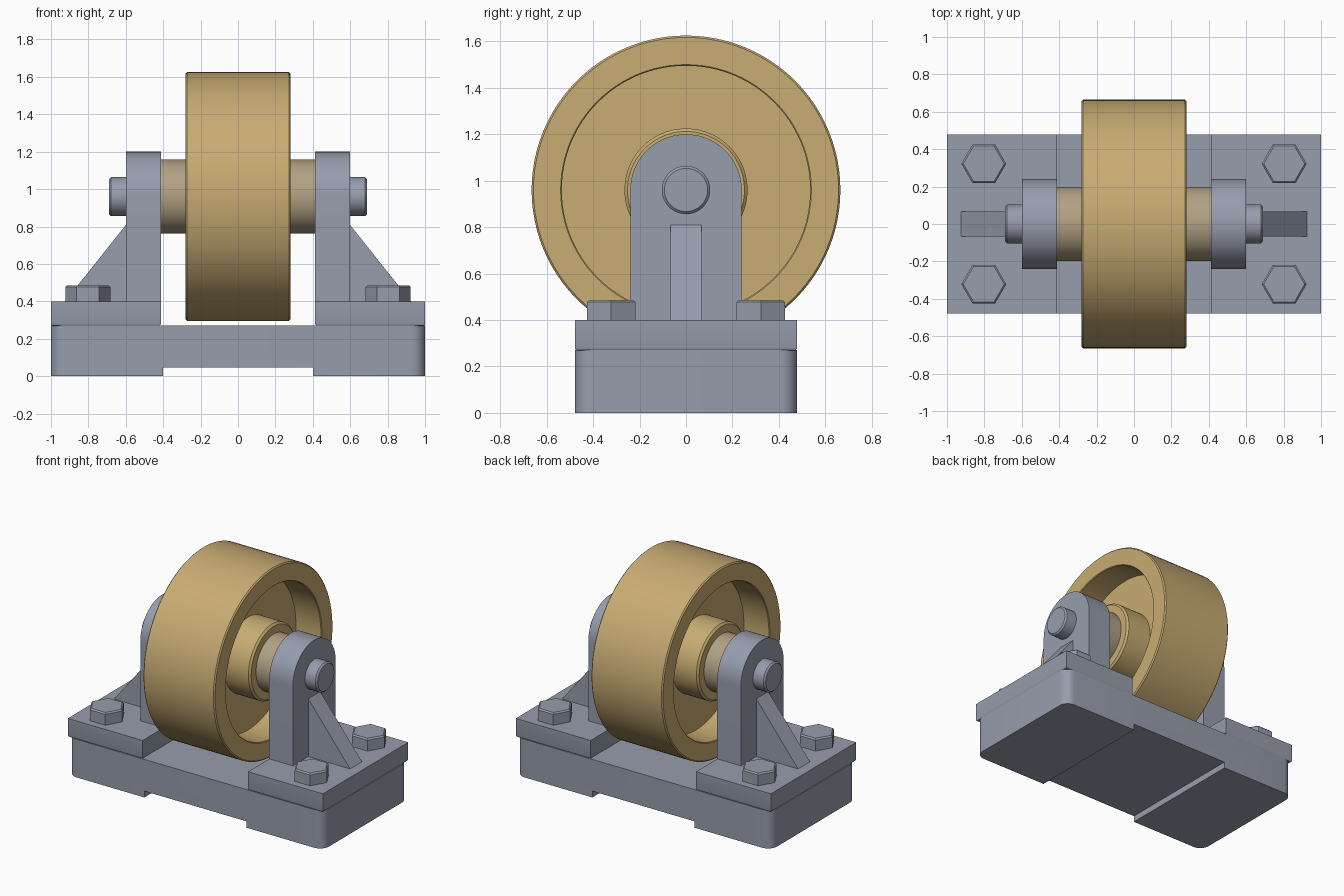
import bpy, bmesh, math
from mathutils import Matrix

cube = bpy.data.objects.get("Cube")
if cube:
    bpy.data.objects.remove(cube, do_unlink=True)

AXLE_Z = 0.96


def material(name, rgb):
    m = bpy.data.materials.new(name)
    m.use_nodes = True
    color = (*rgb, 1)
    m.diffuse_color = color
    bsdf = m.node_tree.nodes["Principled BSDF"]
    bsdf.inputs["Base Color"].default_value = color
    bsdf.inputs["Roughness"].default_value = 0.6
    return m


STEEL = material("blue grey steel", (0.305, 0.337, 0.413))
GOLD = material("golden tan", (0.578, 0.413, 0.171))
BRASS = material("dull brass", (0.445, 0.361, 0.231))


def finish(name, bm, mat, smooth=True):
    bmesh.ops.recalc_face_normals(bm, faces=bm.faces)
    mesh = bpy.data.meshes.new(name)
    bm.to_mesh(mesh)
    bm.free()
    mesh.materials.append(mat)
    ob = bpy.data.objects.new(name, mesh)
    bpy.context.collection.objects.link(ob)
    if smooth:
        bpy.ops.object.select_all(action='DESELECT')
        ob.select_set(True)
        bpy.context.view_layer.objects.active = ob
        bpy.ops.object.shade_smooth_by_angle(angle=math.radians(30))
    return ob


def prism(points, axis, low, high):
    """Extrude a closed 2D outline along x (y,z outline), y (x,z) or z (x,y)."""
    bm = bmesh.new()
    place = {'x': lambda a, b: (low, a, b),
             'y': lambda a, b: (a, low, b),
             'z': lambda a, b: (a, b, low)}[axis]
    face = bm.faces.new([bm.verts.new(place(a, b)) for a, b in points])
    ext = bmesh.ops.extrude_face_region(bm, geom=[face])
    moved = [v for v in ext['geom'] if isinstance(v, bmesh.types.BMVert)]
    i = 'xyz'.index(axis)
    for v in moved:
        v.co[i] = high
    return bm


def lathe(name, profile, mat, steps=96):
    """Spin (x, radius) points round the axle."""
    bm = bmesh.new()
    verts = [bm.verts.new((x, 0, r)) for x, r in profile]
    edges = [bm.edges.new(pair) for pair in zip(verts, verts[1:])]
    bmesh.ops.spin(bm, geom=verts + edges, cent=(0, 0, 0), axis=(1, 0, 0),
                   angle=2 * math.pi, steps=steps)
    bmesh.ops.remove_doubles(bm, verts=bm.verts, dist=1e-5)
    bmesh.ops.translate(bm, verts=bm.verts, vec=(0, 0, AXLE_Z))
    return finish(name, bm, mat)


def bevel_edges(bm, test, width, segments):
    edges = [e for e in bm.edges if test(*[v.co for v in e.verts])]
    bmesh.ops.bevel(bm, geom=edges, offset=width, segments=segments,
                    profile=0.5, affect='EDGES')


# Base block: rounded upright corners and a relieved underside
outline = [(-1, 0), (-0.4, 0), (-0.4, 0.045), (0.4, 0.045),
           (0.4, 0), (1, 0), (1, 0.27), (-1, 0.27)]
bm = prism(outline, 'y', -0.478, 0.478)
bevel_edges(bm, lambda a, b: abs(a.x) > 0.99 and abs(a.x - b.x) < 0.01
            and abs(a.z - b.z) > 0.1, 0.07, 8)
finish("base_block", bm, STEEL)

# Wheel: rim, recessed web and hub in one turned profile
half = [(0.28, 0.1), (0.28, 0.252), (0.267, 0.265), (0.08, 0.265),
        (0.08, 0.535), (0.275, 0.535), (0.28, 0.54), (0.28, 0.657), (0.272, 0.665)]
lathe("wheel", half + [(-x, r) for x, r in reversed(half)], GOLD)

# Axle
end = [(0.69, 0), (0.69, 0.093), (0.679, 0.104)]
lathe("axle", end + [(-x, r) for x, r in reversed(end)], STEEL, 64)

for side, s in (("left", 1), ("right", -1)):
    # Spacer sleeve between hub and support
    lathe(side + "_sleeve", [(s * 0.27, 0.1), (s * 0.27, 0.198),
                             (s * 0.416, 0.198), (s * 0.416, 0.1)], BRASS, 64)

    # Foot plate with softened lower edges
    x0, x1 = sorted((s * 0.413, s * 1.0))
    bm = prism([(x0, -0.478), (x1, -0.478), (x1, 0.478), (x0, 0.478)], 'z', 0.268, 0.4)
    bevel_edges(bm, lambda a, b: a.z < 0.3 and b.z < 0.3, 0.012, 3)
    finish(side + "_foot_plate", bm, STEEL)

    # Round-topped upright
    arch = [(0.24 * math.cos(math.pi * i / 40), AXLE_Z + 0.24 * math.sin(math.pi * i / 40))
            for i in range(41)]
    x0, x1 = sorted((s * 0.413, s * 0.598))
    finish(side + "_upright",
           prism([(-0.24, 0.39), (0.24, 0.39)] + arch, 'x', x0, x1), STEEL)

    # Sloping gusset
    finish(side + "_gusset",
           prism([(s * 0.59, 0.4), (s * 0.925, 0.4), (s * 0.598, 0.81), (s * 0.59, 0.81)],
                 'y', -0.067, 0.067), STEEL, False)

    # Hexagonal bolt heads
    for end_name, e in (("front", -1), ("back", 1)):
        hexagon = [(0.12 * math.cos(math.pi * i / 3), 0.12 * math.sin(math.pi * i / 3))
                   for i in range(6)]
        bm = prism(hexagon, 'z', 0.395, 0.486)
        bevel_edges(bm, lambda a, b: a.z > 0.45 and b.z > 0.45, 0.009, 1)
        bmesh.ops.transform(bm, verts=bm.verts,
                            matrix=Matrix.Translation((s * 0.803, e * 0.322, 0)))
        finish(f"{side}_{end_name}_bolt", bm, STEEL, False)
